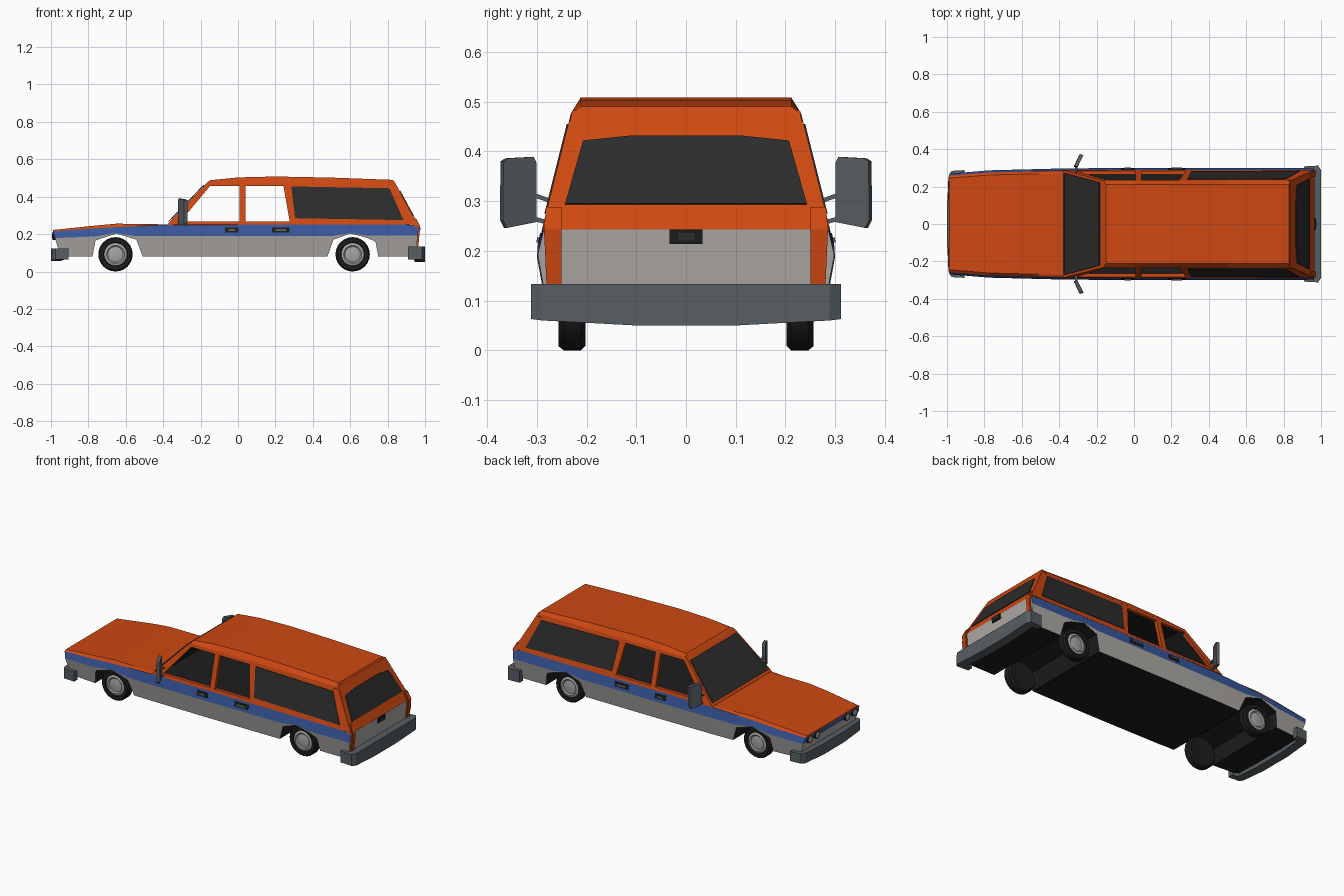
import bpy, bmesh, math
from mathutils import Vector

if "Cube" in bpy.data.objects:
    bpy.data.objects.remove(bpy.data.objects["Cube"])

def material(name, rgb):
    m = bpy.data.materials.new(name)
    m.diffuse_color = (*rgb, 1)
    m.use_nodes = True
    m.node_tree.nodes["Principled BSDF"].inputs["Base Color"].default_value = m.diffuse_color
    return m

MATS = [material("orange paint", (0.62, 0.065, 0.006)), material("blue stripe", (0.04, 0.095, 0.34)),
        material("pale grey paint", (0.42, 0.40, 0.38)), material("black", (0.012, 0.012, 0.012)),
        material("dark glass", (0.024, 0.025, 0.024)), material("slate trim", (0.095, 0.112, 0.125)),
        material("wheel metal", (0.38, 0.38, 0.37))]
ORANGE, BLUE, GREY, BLACK, GLASS, SLATE, METAL = range(7)

def finish(name, bm, smooth=False):
    bmesh.ops.remove_doubles(bm, verts=bm.verts, dist=1e-5)
    bmesh.ops.recalc_face_normals(bm, faces=bm.faces)
    me = bpy.data.meshes.new(name)
    bm.to_mesh(me)
    bm.free()
    for m in MATS:
        me.materials.append(m)
    ob = bpy.data.objects.new(name, me)
    bpy.context.collection.objects.link(ob)
    if smooth:
        bpy.ops.object.select_all(action='DESELECT')
        ob.select_set(True)
        bpy.context.view_layer.objects.active = ob
        bpy.ops.object.shade_smooth_by_angle(angle=math.radians(35))
    return ob

def prism(name, pts, offset, mat, back=None):
    """Polygon pushed along offset; the far face may take its own colour."""
    bm = bmesh.new()
    a = [bm.verts.new(p) for p in pts]
    b = [bm.verts.new(Vector(p) + Vector(offset)) for p in pts]
    n = len(a)
    bm.faces.new(a).material_index = mat
    bm.faces.new(b[::-1]).material_index = mat if back is None else back
    for i in range(n):
        bm.faces.new((a[i], a[(i+1) % n], b[(i+1) % n], b[i])).material_index = mat
    return finish(name, bm)

def loft(name, rings, mats, cap_mats):
    """Rings of mirrored half sections; mats(i, row) colours side rows."""
    bm = bmesh.new()
    R = [[[bm.verts.new((x, s*y, z)) for x, y, z in half] for s in (1, -1)] for half in rings]
    k = len(rings[0])
    def face(vs, m):
        bm.faces.new(vs).material_index = m
    for i in range(len(R) - 1):
        A, B = R[i], R[i+1]
        for s in (0, 1):
            for j in range(k - 1):
                face((A[s][j], A[s][j+1], B[s][j+1], B[s][j]), mats(i, j))
        face((A[0][0], A[1][0], B[1][0], B[0][0]), BLACK)
        face((A[0][-1], A[1][-1], B[1][-1], B[0][-1]), mats(i, k - 1))
    for ring, cm in zip((R[0], R[-1]), cap_mats):
        for j in range(k - 1):
            face((ring[0][j], ring[0][j+1], ring[1][j+1], ring[1][j]), cm[j])
    return finish(name, bm)

def interp(table, x):
    for (x0, v0), (x1, v1) in zip(table, table[1:]):
        if x <= x1:
            return v0 + (v1 - v0) * max(0, (x - x0) / (x1 - x0))
    return table[-1][1]

# Lower body with full-width wheel arches
WIDTH = [(-.99, .27), (-.77, .287), (-.38, .297), (0, .30), (.965, .298)]
BELT = [(-.99, .214), (-.65, .238), (-.36, .25), (.9, .25), (.965, .243)]
HOOD = [(-.99, .222), (-.66, .256), (-.38, .252), (.9, .252), (.965, .244)]
WAIST = [(-.99, .178), (-.76, .188), (.965, .192)]
stations = [(-.99, .08), (-.778, .08), (-.762, .166), (-.65, .203), (-.543, .17), (-.51, .08),
            (-.38, .08), (0, .08), (.478, .08), (.51, .17), (.60, .203), (.69, .18),
            (.735, .16), (.75, .08), (.9, .08), (.965, .08)]
rings = []
for x, zb in stations:
    w, belt, top = interp(WIDTH, x), interp(BELT, x), interp(HOOD, x)
    zw = max(interp(WAIST, x), zb + .003)
    lo, mid = {-.99: (.04, .012), .965: (-.015, -.004)}.get(x, (0, 0))
    yb = w - .02 * (zw - zb) / .11
    rings.append([(x + lo, yb, zb), (x + mid, w, zw), (x, w - .012, belt), (x, w - .025, top)])
def body_mat(i, j):
    if j == 3 and stations[i][0] >= -.39:
        return BLACK
    return (GREY, BLUE, ORANGE, ORANGE)[j]
loft("lower_body", rings, body_mat, [(GREY, BLUE, ORANGE), (GREY, GREY, ORANGE)])

# Roof
roof = [(-.165, -.15, .488), (0, 0, .503), (.2, .2, .508), (.5, .5, .502), (.838, .828, .49)]
loft("roof", [[(xe, .232, .475), (xt, .212, zt)] for xe, xt, zt in roof],
     lambda i, j: ORANGE, [(ORANGE,), (ORANGE,)])

# Cabin side frames, open front windows and dark rear quarter glass
def side_y(z):
    if z < .25:
        return .287 + (.25 - z) * .18
    return .288 - (z - .25) * .25

def side_plate(name, s, pts, mat, out=0.0, depth=.02, back=None):
    prism(name, [(x, s * (side_y(z) + out), z) for x, z in pts], (0, -s * depth, 0), mat, back)

FRAME = {
    "window_sill": [(-.38, .25), (.961, .25), (.95, .268), (-.36, .268)],
    "front_pillar": [(-.375, .255), (-.31, .265), (-.15, .457), (-.165, .475)],
    "roof_rail": [(-.165, .475), (-.152, .456), (.80, .456), (.838, .475)],
    "door_pillar": [(.008, .265), (.04, .265), (.04, .458), (.008, .458)],
    "rear_door_pillar": [(.277, .265), (.32, .265), (.30, .458), (.243, .458)],
    "rear_quarter": [(.315, .266), (.952, .266), (.845, .46), (.29, .46)]}
for s, side in ((-1, "left"), (1, "right")):
    for part, pts in FRAME.items():
        side_plate(f"{part}_{side}", s, pts, ORANGE, back=BLACK)
    side_plate(f"quarter_glass_{side}", s, [(.285, .455), (.81, .445), (.885, .275), (.305, .285)],
               GLASS, out=.003, depth=.006)
    # Door handles: recess plate and grip
    for n, (x0, x1) in enumerate(((-.07, .003), (.182, .275))):
        box = lambda d, e: [(x0 + d, .208 + e), (x1 - d, .208 + e), (x1 - d, .236 - e), (x0 + d, .236 - e)]
        side_plate(f"handle_plate_{n}_{side}", s, box(0, 0), BLACK, out=.004, depth=.008)
        side_plate(f"handle_grip_{n}_{side}", s, box(.018, .009), SLATE, out=.008, depth=.008)

# Windscreen
def quad(xa, ya, za, xb, yb, zb):
    return [(xa, -ya, za), (xa, ya, za), (xb, yb, zb), (xb, -yb, zb)]
prism("windscreen_frame", quad(-.38, .286, .25, -.158, .23, .48), (.02, 0, -.012), ORANGE, BLACK)
prism("windscreen_glass", quad(-.369, .272, .265, -.182, .222, .459), (-.004, 0, .003), GLASS)

# Tailgate, rear glass, tail lights, rear handle
def rear_x(z):
    return .965 - (z - .243) * .54 if z > .243 else .965 - (.243 - z) * .09
prism("tailgate", quad(.965, .288, .243, rear_x(.482), .228, .482), (-.025, 0, -.008), ORANGE, BLACK)
half = [(.243, .293), (.207, .42), (.11, .43)]
outline = half + [(-y, z) for y, z in half[::-1]]
prism("rear_glass", [(rear_x(z) - .001, y, z) for y, z in outline], (.005, 0, .002), GLASS)
for s, side in ((-1, "left"), (1, "right")):
    for part, d, out in (("housing", 0, .006), ("lens", .007, .009)):
        for n, (z0, z1) in enumerate(((.13 + d, .243), (.243, .288 - d))):
            yo = lambda z: .288 - abs(z - .215) * .09 - d
            prism(f"tail_light_{part}_{n}_{side}",
                  [(rear_x(z) + out, s * y, z) for y, z in
                   ((.25 + d, z0), (yo(z0), z0), (yo(z1), z1), (.25 + d, z1))], (-.012, 0, 0), ORANGE)
prism("rear_handle_plate", quad(.964, .033, .214, .966, .033, .243), (.008, 0, 0), BLACK)
prism("rear_handle_grip", quad(.971, .016, .221, .971, .016, .236), (.004, 0, 0), GLASS)

# Bumpers: wrap-around U sections
def bumper(name, path, depth_path, z_top):
    bm = bmesh.new()
    def full(p):
        return p + [(x, -y, z) for x, y, z in p[::-1]]
    rows = []
    for (xo, yo, zb), (xi, yi, _) in zip(full(path), full(depth_path)):
        rows.append([bm.verts.new(c) for c in
                     ((xo, yo, zb), (xo, yo, z_top), (xi, yi, z_top), (xi, yi, zb))])
    for a, b in zip(rows, rows[1:]):
        for j in range(4):
            bm.faces.new((a[j], a[(j+1) % 4], b[(j+1) % 4], b[j]))
    bm.faces.new(rows[0])
    bm.faces.new(rows[-1])
    for f in bm.faces:
        f.material_index = SLATE
    finish(name, bm)
bumper("rear_bumper", [(.908, .308, .063), (.985, .312, .063), (1, .288, .06), (1, .1, .05)],
       [(.908, .275, .063), (.94, .272, .063), (.945, .26, .06), (.945, .1, .05)], .133)
bumper("front_bumper", [(-.905, .288, .063), (-.975, .284, .063), (-.99, .262, .062), (-1, .1, .056)],
       [(-.905, .255, .063), (-.93, .25, .063), (-.94, .24, .062), (-.945, .1, .056)], .122)

def lathe(name, centre, axis, profile, seg=20):
    """Revolve (radius, along, material) points about the x or y axis."""
    bm = bmesh.new()
    rows = []
    for r, t, _ in profile:
        row = []
        for i in range(seg):
            a = 2 * math.pi * i / seg
            u, v = r * math.cos(a), r * math.sin(a)
            p = Vector((u, t, v)) if axis == 'y' else Vector((t, u, v))
            row.append(bm.verts.new(Vector(centre) + p))
        rows.append(row)
    for n in range(len(rows) - 1):
        for i in range(seg):
            j = (i + 1) % seg
            bm.faces.new((rows[n][i], rows[n][j], rows[n+1][j], rows[n+1][i])).material_index = profile[n][2]
    bm.faces.new(rows[0]).material_index = profile[0][2]
    bm.faces.new(rows[-1]).material_index = profile[-1][2]
    finish(name, bm, True)

# Wheels
WHEEL = [(.05, .205, BLACK), (.083, .202, BLACK), (.092, .211, BLACK), (.092, .246, BLACK),
         (.084, .256, BLACK), (.064, .255, BLACK), (.061, .248, METAL), (.048, .253, METAL),
         (.041, .247, METAL), (.02, .251, METAL)]
for s, side in ((-1, "left"), (1, "right")):
    for x, end in ((-.655, "front"), (.613, "rear")):
        lathe(f"{end}_wheel_{side}", (x, 0, .092), 'y', [(r, s * t, m) for r, t, m in WHEEL], 24)
    # Headlights
    for n, y in enumerate((.215, .145)):
        lathe(f"headlight_{n}_{side}", (-.984, s * y, .19), 'x',
              [(.023, .012, BLACK), (.023, -.007, BLACK), (.018, -.007, METAL), (.012, -.010, METAL)], 14)
    # Door mirrors on two stays
    face = [(-.322, .306, .258), (-.295, .366, .246), (-.288, .374, .262), (-.288, .373, .38),
            (-.295, .364, .386), (-.318, .312, .389), (-.322, .307, .378)]
    prism(f"mirror_{side}", [(x, s * y, z) for x, y, z in face], (.018, -s * .006, 0), SLATE)
    for n, (z0, z1) in enumerate(((.30, .315), (.255, .267))):
        prism(f"mirror_stay_{n}_{side}",
              [(-.315, s * .27, z0 - .005), (-.315, s * .312, z1 - .005),
               (-.315, s * .312, z1 + .004), (-.315, s * .27, z0 + .004)], (.012, 0, 0), SLATE)
